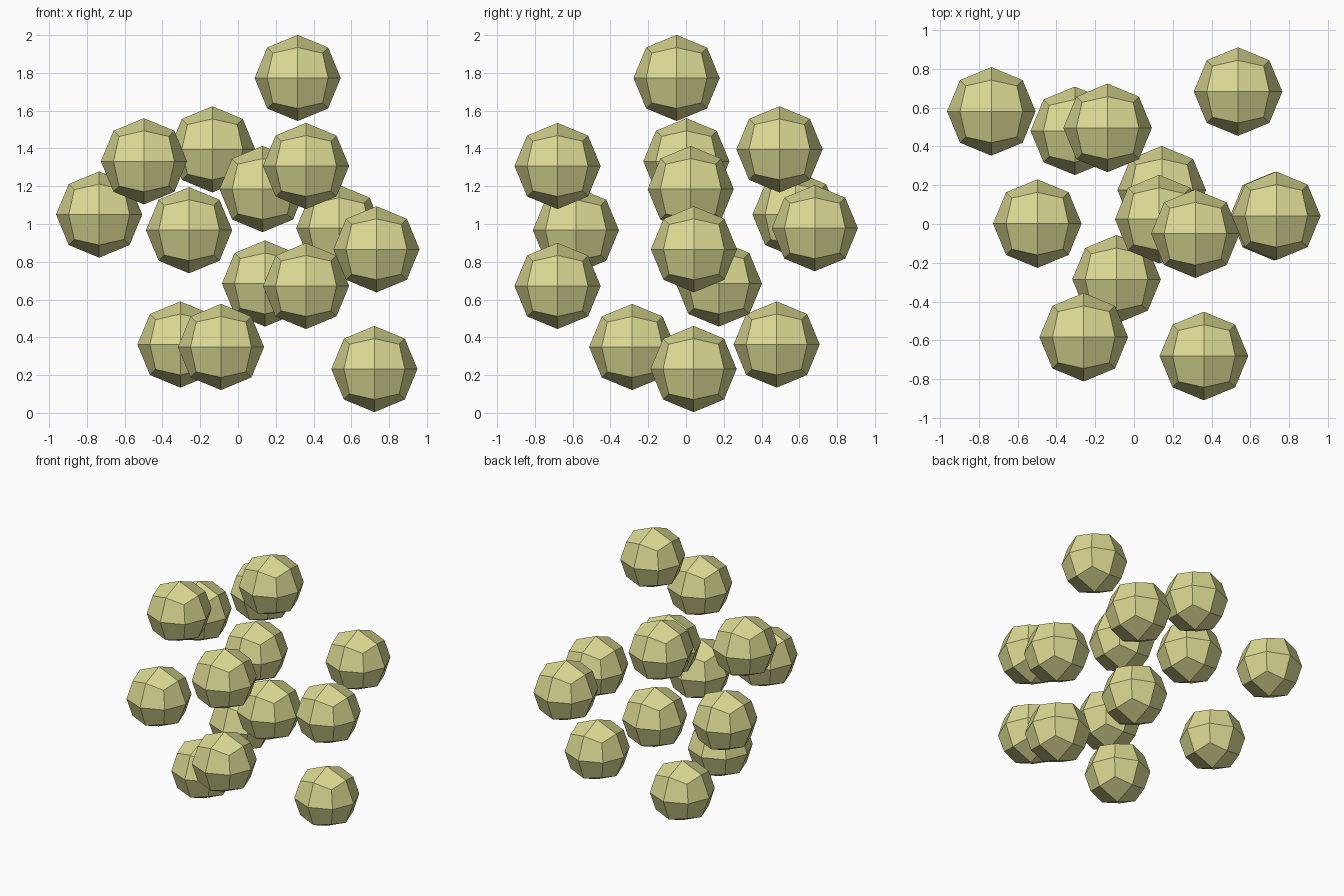
import bpy
import bmesh

RADIUS = 0.228

# Remove the default cube
cube = bpy.data.objects.get("Cube")
if cube:
    bpy.data.objects.remove(cube, do_unlink=True)

# Single pale khaki yellow material
khaki = bpy.data.materials.new("pale_khaki_yellow")
khaki.use_nodes = True
color = (0.70, 0.69, 0.285, 1.0)
khaki.diffuse_color = color
khaki.node_tree.nodes["Principled BSDF"].inputs["Base Color"].default_value = color

# Faceted ball: a once-divided cube with its corners pushed onto a sphere
bm = bmesh.new()
bmesh.ops.create_cube(bm, size=2)
bmesh.ops.subdivide_edges(bm, edges=bm.edges[:], cuts=1, use_grid_fill=True)
for vert in bm.verts:
    vert.co = vert.co.normalized() * RADIUS
bmesh.ops.recalc_face_normals(bm, faces=bm.faces[:])
ball_mesh = bpy.data.meshes.new("faceted_ball")
bm.to_mesh(ball_mesh)
bm.free()
ball_mesh.materials.append(khaki)

# Centres of the scattered balls, from top to bottom
CENTRES = [
    (0.316, -0.05, 1.773),
    (-0.136, 0.495, 1.395),
    (-0.498, 0.002, 1.332),
    (0.36, -0.68, 1.307),
    (0.13, 0.025, 1.185),
    (-0.735, 0.58, 1.05),
    (0.536, 0.682, 0.978),
    (-0.259, -0.583, 0.967),
    (0.733, 0.042, 0.866),
    (0.143, 0.174, 0.685),
    (0.36, -0.68, 0.672),
    (-0.305, 0.48, 0.362),
    (-0.09, -0.285, 0.349),
    (0.722, 0.04, 0.232),
]

for number, centre in enumerate(CENTRES, 1):
    ball = bpy.data.objects.new(f"ball_{number:02d}", ball_mesh)
    ball.location = centre
    bpy.context.collection.objects.link(ball)
